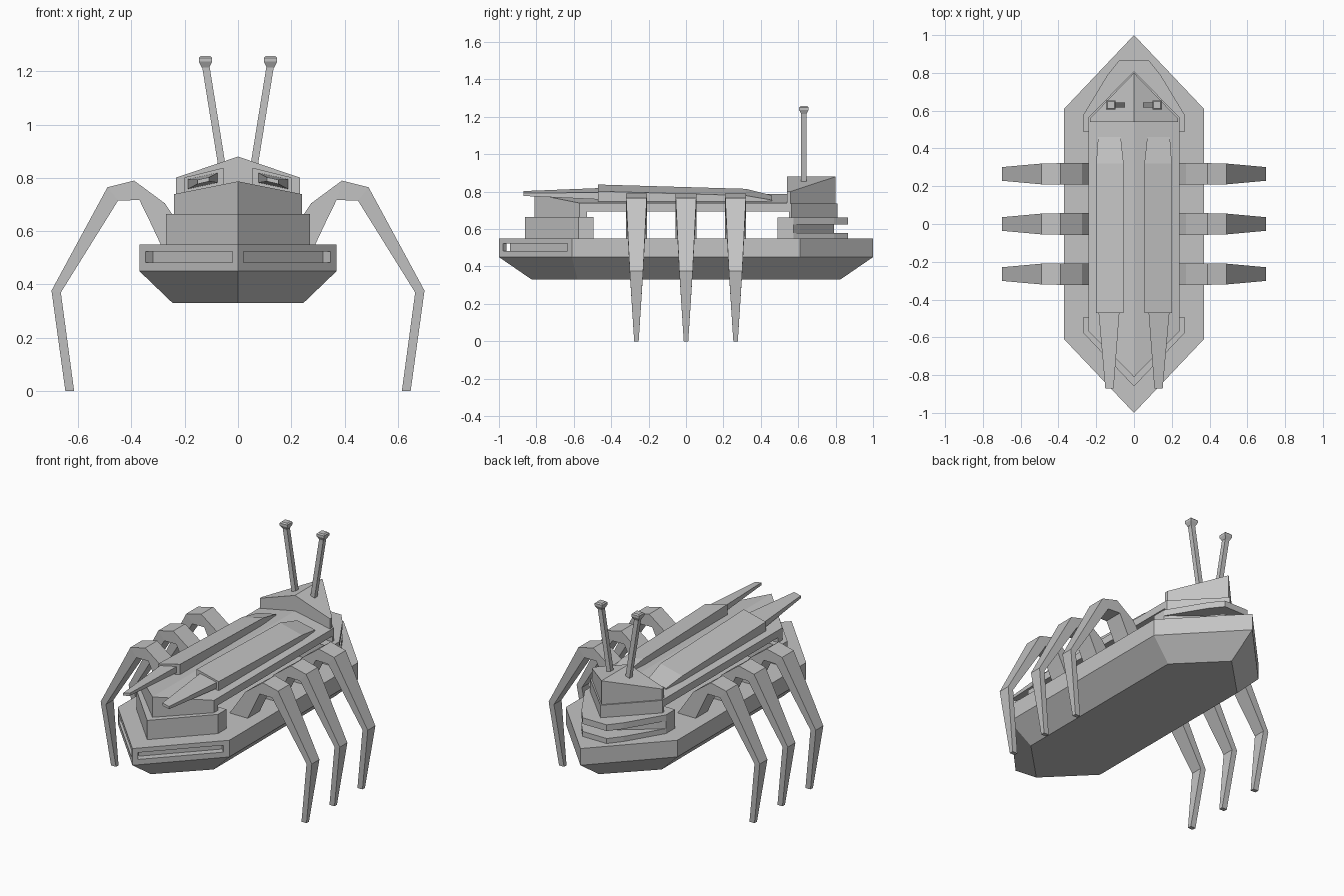
import bpy, math
from mathutils import Vector

if "Cube" in bpy.data.objects:
    bpy.data.objects.remove(bpy.data.objects["Cube"])

grey = bpy.data.materials.new("light_grey")
grey.diffuse_color = (0.55, 0.55, 0.55, 1)
grey.use_nodes = True
grey.node_tree.nodes["Principled BSDF"].inputs["Base Color"].default_value = grey.diffuse_color


def make(name, verts, faces):
    me = bpy.data.meshes.new(name)
    me.from_pydata([tuple(v) for v in verts], [], faces)
    me.materials.append(grey)
    ob = bpy.data.objects.new(name, me)
    bpy.context.collection.objects.link(ob)
    # consistent outward normals
    import bmesh
    bm = bmesh.new()
    bm.from_mesh(me)
    bmesh.ops.recalc_face_normals(bm, faces=bm.faces)
    bm.to_mesh(me)
    bm.free()
    return ob


def loft(name, rings, caps=None):
    """Join rings of equal length; caps are index lists into a ring."""
    n = len(rings[0])
    caps = caps or [list(range(n))]
    faces = [(k * n + i, k * n + (i + 1) % n, (k + 1) * n + (i + 1) % n, (k + 1) * n + i)
             for k in range(len(rings) - 1) for i in range(n)]
    last = (len(rings) - 1) * n
    for c in caps:
        faces += [tuple(c), tuple(last + i for i in c)]
    return make(name, [v for r in rings for v in r], faces)


def slab(name, levels):
    """Symmetric stack: each level is (half outline, z, drop per unit of x)."""
    m = len(levels[0][0])
    rings = []
    for half, z, drop in levels:
        pts = half + [(-x, y) for x, y in half[-2:0:-1]]
        rings.append([(x, y, z - drop * abs(x)) for x, y in pts])
    n = len(rings[0])
    return loft(name, rings, [list(range(m)), list(range(m - 1, n)) + [0]])


# Hull with chamfered keel
wide = [(0, -1), (.37, -.61), (.37, .61), (0, 1)]
keel = [(0, -.825), (.245, -.58), (.245, .58), (0, .825)]
hull = slab("hull", [(keel, .33, 0), (wide, .45, 0), (wide, .55, 0)])

# Recessed slots on the two front hull faces
along = Vector((.37, .39, 0)).normalized()
inward = Vector((-along.y, along.x, 0))
for s in (1, -1):
    rings = []
    for t in (.03, .505):
        rings.append([])
        for d, z in ((-.03, .482), (.04, .482), (.04, .523), (-.03, .523)):
            p = Vector((0, -1, z)) + along * t + inward * d
            rings[-1].append((s * p.x, p.y, p.z))
    cutter = loft("slot_cutter", rings)
    cutter.hide_render = True
    cutter.hide_set(True)
    mod = hull.modifiers.new("slot", 'BOOLEAN')
    mod.operation = 'DIFFERENCE'
    mod.solver = 'EXACT'
    mod.object = cutter

# Tail plinth and tail block
plinth = [(0, -.86), (.27, -.575), (.27, -.495), (0, -.495)]
slab("tail_plinth", [(plinth, .55, 0), (plinth, .665, 0)])
tail = [(0, -.81), (.24, -.57), (.24, -.53), (0, -.53)]
slab("tail_block", [(tail, .66, 0), (tail, .787, .2)])

# Ridged back deck, raised above the hull
deck = [(0, -.53), (.24, -.53), (.24, .56), (0, .56)]
slab("back_deck", [(deck, .695, 0), (deck, .787, .2)])

# Jaws around an open mouth
jaw = [(0, .49), (.27, .49), (.27, .575), (.14, .79), (.08, .865), (0, .865)]
throat = [(0, .49), (.27, .49), (.27, .575), (.23, .61), (0, .79)]
slab("lower_jaw", [(jaw, .55, 0), (jaw, .58, 0)])
slab("throat", [(throat, .55, 0), (throat, .66, 0)])
slab("upper_jaw", [(jaw, .625, 0), (jaw, .662, 0)])

# Neck and head
neck = [(0, .55), (.24, .55), (.24, .565), (0, .81)]
slab("neck", [(neck, .66, 0), (neck, .737, 0)])
head = [(0, .54), (.232, .54), (.232, .56), (0, .80)]
slab("head", [(head, .737, 0), (head, .88, .34)])


def tilted(s, y, x0, x1, top, bottom, drop):
    """Cross-section that leans down towards the outside."""
    return [(s * x0, y, bottom), (s * x1, y, bottom - drop),
            (s * x1, y, top - drop), (s * x0, y, top)]


# Leg stations: outer point, inner point, half width
stations = [((.17, .55), (.29, .55), .057), ((.275, .705), (.33, .635), .057),
            ((.39, .79), (.37, .717), .057), ((.49, .765), (.45, .715), .055),
            ((.70, .377), (.665, .37), .036), ((.648, 0), (.615, 0), .012)]

for s, side in ((1, "right"), (-1, "left")):
    # Wing cases and the wing blades trailing from them
    loft("wing_case_" + side, [
        tilted(s, -.47, .055, .2, .838, .775, .036),
        tilted(s, .32, .055, .2, .815, .765, .036),
        tilted(s, .46, .07, .19, .78, .76, .025)])
    loft("wing_blade_" + side, [
        tilted(s, -.87, .108, .152, .803, .787, .01),
        tilted(s, -.44, .075, .19, .82, .782, .025)])

    # Three legs per side
    for y, place in ((-.265, "rear"), (0, "middle"), (.265, "front")):
        loft(f"{place}_leg_{side}", [
            [(s * a[0], y - w, a[1]), (s * a[0], y + w, a[1]),
             (s * b[0], y + w, b[1]), (s * b[0], y - w, b[1])] for a, b, w in stations])

    # Antenna stalk and knob
    def square(x, z, r):
        return [(s * (x + i * r), .63 + j * r, z)
                for i, j in ((-1, -1), (1, -1), (1, 1), (-1, 1))]
    loft("antenna_" + side, [square(.058, .83, .014), square(.121, 1.22, .014)])
    loft("antenna_knob_" + side, [square(.122, 1.215, .014), square(.122, 1.236, .025),
                                  square(.122, 1.25, .025), square(.122, 1.257, .018)])
